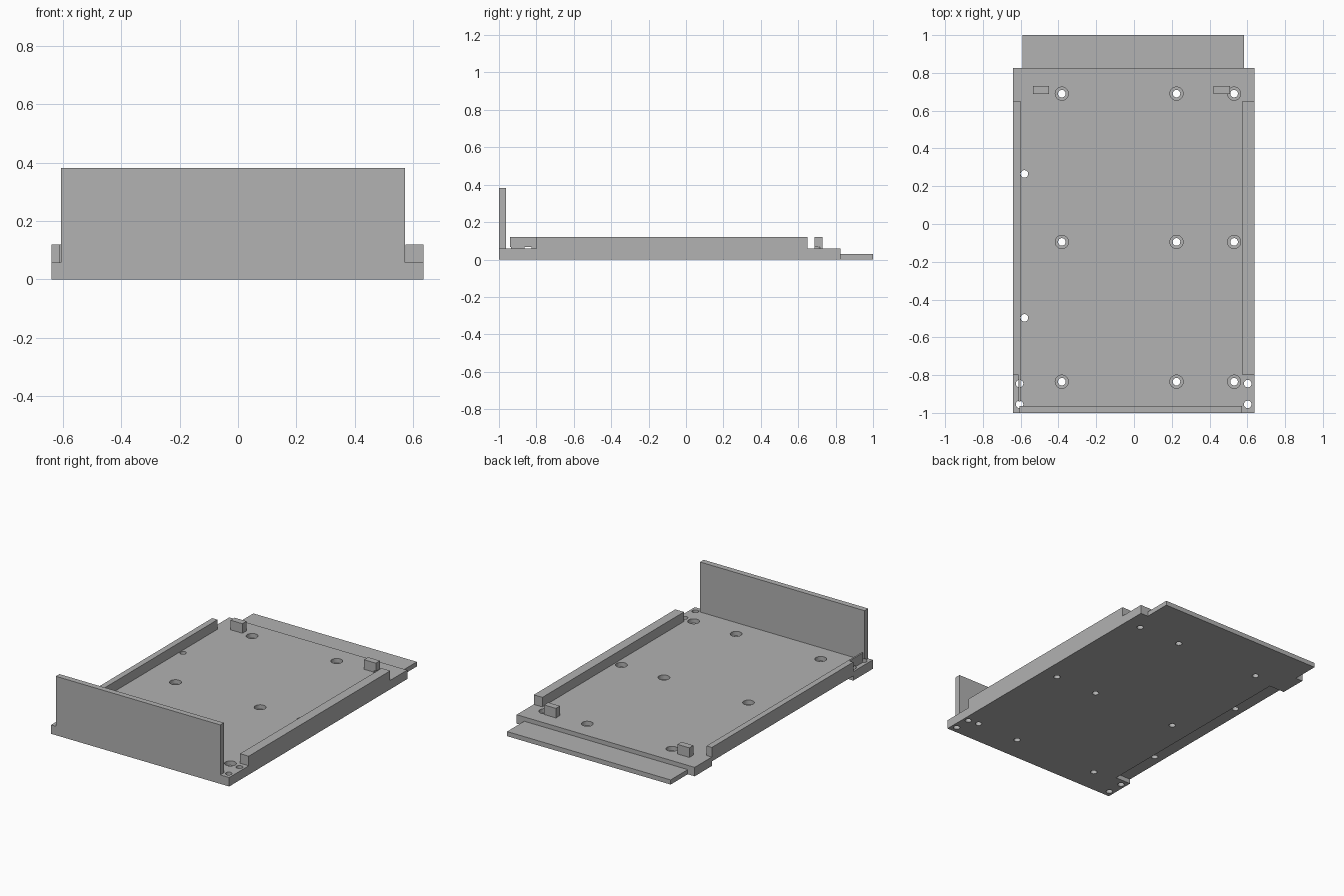
import bpy
import bmesh
from math import cos, sin, tau

cube = bpy.data.objects.get("Cube")
if cube:
    bpy.data.objects.remove(cube, do_unlink=True)

grey = bpy.data.materials.new("plain grey")
grey.use_nodes = True
tone = (0.445, 0.445, 0.445, 1)
grey.diffuse_color = tone
grey.node_tree.nodes["Principled BSDF"].inputs["Base Color"].default_value = tone

BASE, RAIL = 0.058, 0.12      # top heights of the plate and the rails
SINK = BASE + 0.01            # hole cutters reach just above the plate


def add_object(name, bm):
    bmesh.ops.recalc_face_normals(bm, faces=bm.faces)
    mesh = bpy.data.meshes.new(name)
    bm.to_mesh(mesh)
    bm.free()
    mesh.materials.append(grey)
    obj = bpy.data.objects.new(name, mesh)
    bpy.context.collection.objects.link(obj)
    return obj


def box(name, x, y, z):
    bm = bmesh.new()
    bmesh.ops.create_cube(bm, size=1)
    for v in bm.verts:
        for i, (low, high) in enumerate((x, y, z)):
            v.co[i] = high if v.co[i] > 0 else low
    return add_object(name, bm)


def add_pin(bm, x, y, profile, sides=32):
    """Turned solid from (radius, height) steps, capped at both ends."""
    rings = [[bm.verts.new((x + r * cos(tau * i / sides), y + r * sin(tau * i / sides), z))
              for i in range(sides)] for r, z in profile]
    for a, b in zip(rings, rings[1:]):
        for i in range(sides):
            j = (i + 1) % sides
            bm.faces.new((a[i], a[j], b[j], b[i]))
    bm.faces.new(rings[0][::-1])
    bm.faces.new(rings[-1])


def cut(obj, cutter):
    mod = obj.modifiers.new("cut", 'BOOLEAN')
    mod.operation = 'DIFFERENCE'
    mod.solver = 'EXACT'
    mod.object = cutter
    bpy.context.view_layer.objects.active = obj
    bpy.ops.object.modifier_apply(modifier=mod.name)


# Plate, rear tongue and front wall
plate = box("base_plate", (-0.64, 0.637), (-1, 0.825), (0, BASE))
tongue = box("rear_tongue", (-0.59, 0.583), (0.825, 1), (0, 0.03))
wall = box("front_wall", (-0.607, 0.573), (-1, -0.963), (BASE, 0.382))

# Side rails, thin fin and rear pegs
box("right_rail", (-0.64, -0.602), (-0.8, 0.65), (BASE, RAIL))
box("left_rail", (0.575, 0.637), (-0.8, 0.65), (BASE, RAIL))
fin = box("corner_fin", (-0.612, -0.602), (-0.94, -0.8), (BASE, RAIL))
pegs = [box(side + "_peg", (x, x + 0.085), (0.688, 0.73), (BASE, RAIL))
        for side, x in (("right", -0.535), ("left", 0.422))]

# Recess under the right edge
recess = box("recess_cutter", (-0.7, -0.53), (-0.8, 0.65), (-0.05, 0.03))

# Counterbored screw holes and plain holes
bm = bmesh.new()
for x in (-0.382, 0.225, 0.53):
    for y in (-0.835, -0.095, 0.69):
        add_pin(bm, x, y, ((0.02, -0.02), (0.02, 0.03), (0.035, 0.03), (0.035, SINK)))
plain = [(-0.58, 0.265), (-0.58, -0.497)]
plain += [(x, y) for x in (-0.606, 0.602) for y in (-0.955, -0.845)]
for x, y in plain:
    add_pin(bm, x, y, ((0.02, -0.02), (0.02, SINK)))
pins = add_object("hole_cutter", bm)

cut(plate, recess)
for part in [plate, wall, fin] + pegs:
    cut(part, pins)
for cutter in (recess, pins):
    bpy.data.objects.remove(cutter, do_unlink=True)
